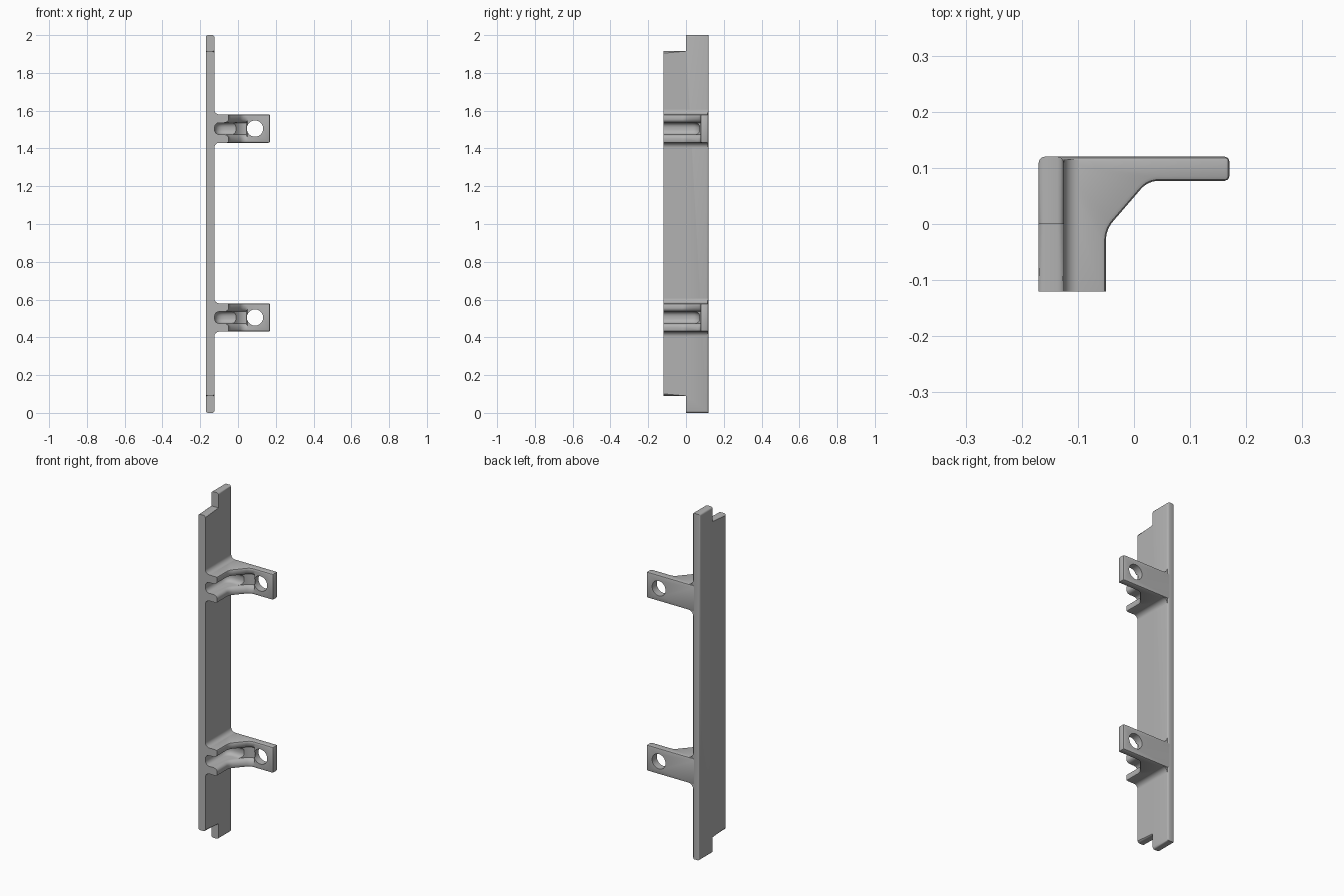
import bpy, bmesh, math
from mathutils import Vector, Matrix

cube = bpy.data.objects.get("Cube")
if cube:
    bpy.data.objects.remove(cube, do_unlink=True)

grey = bpy.data.materials.new("plain grey")
grey.use_nodes = True
tone = (0.45, 0.45, 0.45, 1)
grey.diffuse_color = tone
grey.node_tree.nodes["Principled BSDF"].inputs["Base Color"].default_value = tone

BACK, FRONT = 0.12, -0.12
PLATE_X = (-0.17, -0.125)
HALF = 0.075          # half height of a bracket
GROOVE = 0.031        # half height of its groove


def prism(points, start, end, place):
    """Extrude a 2D outline from start to end; place maps (a, b, depth) to xyz."""
    bm = bmesh.new()
    face = bm.faces.new([bm.verts.new(place(a, b, start)) for a, b in points])
    new = bmesh.ops.extrude_face_region(bm, geom=[face])["geom"]
    shift = Vector(place(0, 0, end)) - Vector(place(0, 0, start))
    bmesh.ops.translate(bm, vec=shift, verts=[v for v in new if isinstance(v, bmesh.types.BMVert)])
    bmesh.ops.recalc_face_normals(bm, faces=bm.faces)
    return bm


def bevel(bm, rule, width, segments):
    edges = [e for e in bm.edges if rule(e.verts[0].co, e.verts[1].co)]
    bmesh.ops.bevel(bm, geom=edges, offset=width, segments=segments,
                    profile=0.5, affect='EDGES', clamp_overlap=True)


def make(name, bm):
    bmesh.ops.recalc_face_normals(bm, faces=bm.faces)
    mesh = bpy.data.meshes.new(name)
    bm.to_mesh(mesh)
    bm.free()
    ob = bpy.data.objects.new(name, mesh)
    bpy.context.collection.objects.link(ob)
    mesh.materials.append(grey)
    return ob


def combine(ob, others, operation):
    """Apply booleans and discard the helper objects."""
    for other in others:
        other.hide_render = True
        mod = ob.modifiers.new("cut", 'BOOLEAN')
        mod.object, mod.operation, mod.solver = other, operation, 'EXACT'
    bpy.context.view_layer.update()
    mesh = bpy.data.meshes.new_from_object(ob.evaluated_get(bpy.context.evaluated_depsgraph_get()))
    ob.modifiers.clear()
    ob.data = mesh
    for other in others:
        bpy.data.objects.remove(other, do_unlink=True)


def bend(p, corner, q, radius, steps=6):
    """Points of a smooth curve that replaces a sharp corner."""
    c = Vector(corner)
    a = c + (Vector(p) - c).normalized() * radius
    b = c + (Vector(q) - c).normalized() * radius
    return [tuple(a.lerp(c, t).lerp(c.lerp(b, t), t)) for t in [i / steps for i in range(steps + 1)]]


def xy(a, b, d):
    return (a, b, d)


# Long stepped plate
outline = [(0, 0), (BACK, 0), (BACK, 2), (0, 2), (0, 1.915), (FRONT, 1.915), (FRONT, 0.09), (0, 0.09)]
bm = prism(outline, *PLATE_X, lambda a, b, d: (d, a, b))
bevel(bm, lambda p, q: abs(p.x - q.x) < 1e-4 and (abs(p.y - q.y) > 0.01 or p.y > 0.1), 0.011, 3)
plate = make("mounting_plate", bm)

# Inner edge of the bracket, from the front foot to the arm tip
foot, knee, elbow, tip = (-0.05, FRONT), (-0.05, -0.01), (0.025, 0.077), (0.17, 0.077)
inner = [foot] + bend(foot, knee, elbow, 0.02) + bend(knee, elbow, tip, 0.02) + [tip]


def flare_cutter():
    """Loft a widening mouth along the inner edge to round the groove lips."""
    bm = bmesh.new()
    path = [Vector((foot[0], FRONT - 0.02))] + [Vector(p) for p in inner[1:-1]] + [Vector((0.05, elbow[1]))]
    rings = []
    for i, p in enumerate(path):
        along = (path[min(i + 1, len(path) - 1)] - path[max(i - 1, 0)]).normalized()
        out = Vector((along.y, -along.x))
        wide = 0.019 + 0.012 * min(1, max(0, (p.y + 0.02) / 0.06))
        deep = 0.024 if i < len(path) - 1 else 0.003
        section = [(0.02, GROOVE + wide)]
        for k in range(6):
            t = k / 5 * math.pi / 2
            section.append((-deep * (1 - math.cos(t)), GROOVE + wide * (1 - math.sin(t))))
        section += [(d, -z) for d, z in reversed(section)]
        rings.append([bm.verts.new((p.x + out.x * d, p.y + out.y * d, z)) for d, z in section])
    n = len(rings[0])
    for r, s in zip(rings, rings[1:]):
        for j in range(n):
            bm.faces.new((r[j], r[(j + 1) % n], s[(j + 1) % n], s[j]))
    bm.faces.new(rings[0])
    bm.faces.new(rings[-1])
    return make("groove_lip_cutter", bm)


def bracket(name, height):
    # Solid arm with softened edges
    bm = prism([(-0.14, FRONT)] + inner + [(0.17, BACK), (-0.14, BACK)], -HALF, HALF, xy)

    def soft(p, q):
        if abs(p.z - q.z) > 0.01:
            return p.x > 0.16
        return min(p.x, q.x) > -0.06 or min(p.y, q.y) > 0.11
    bevel(bm, soft, 0.008, 2)
    arm = make(name, bm)

    # Round-bottomed groove that turns into the arm
    left, deep = -0.124, 0.072
    corner = bend((left, FRONT), (left, deep), (0.1, deep), 0.055)
    bm = prism([(left, -0.15)] + corner + [(0.05, deep), (0.05, -0.15)], -GROOVE, GROOVE, xy)

    def floor(p, q):
        return abs(p.z - q.z) < 1e-4 and max(p.x, q.x) < 0.051 and min(p.x, q.x) < 0.04 and max(p.y, q.y) > -0.14
    bevel(bm, floor, 0.024, 4)
    groove = make("groove_cutter", bm)

    # Screw hole
    bm = bmesh.new()
    bmesh.ops.create_cone(bm, cap_ends=True, segments=40, radius1=0.043, radius2=0.043, depth=0.3,
                          matrix=Matrix.Translation((0.09, 0.1, 0)) @ Matrix.Rotation(math.pi / 2, 4, 'X'))
    hole = make("hole_cutter", bm)
    combine(arm, [groove, flare_cutter(), hole], 'DIFFERENCE')

    # Concave fillets against the plate, above and below
    r = 0.026
    for side, label in ((1, "upper"), (-1, "lower")):
        x0, z0 = PLATE_X[1], HALF
        arc = [(x0 + r - r * math.cos(t), z0 + r - r * math.sin(t))
               for t in [i / 8 * math.pi / 2 for i in range(9)]]
        shape = [(x0 - 0.01, z0 - 0.005), (x0 - 0.01, z0 + r)] + arc + [(x0 + r, z0 - 0.005)]
        fillet = make(name + "_" + label + "_fillet",
                      prism([(a, side * b) for a, b in shape], FRONT, 0.115, lambda a, b, d: (a, d, b)))
        fillet.location.z = height
        parts.append(fillet)
    arm.location.z = height
    parts.append(arm)


parts = [plate]
bracket("lower_bracket", 0.505)
bracket("upper_bracket", 1.505)

# Smooth shading with crisp edges
bpy.ops.object.select_all(action='DESELECT')
for ob in parts:
    ob.select_set(True)
bpy.context.view_layer.objects.active = plate
bpy.ops.object.shade_smooth_by_angle(angle=math.radians(35))
